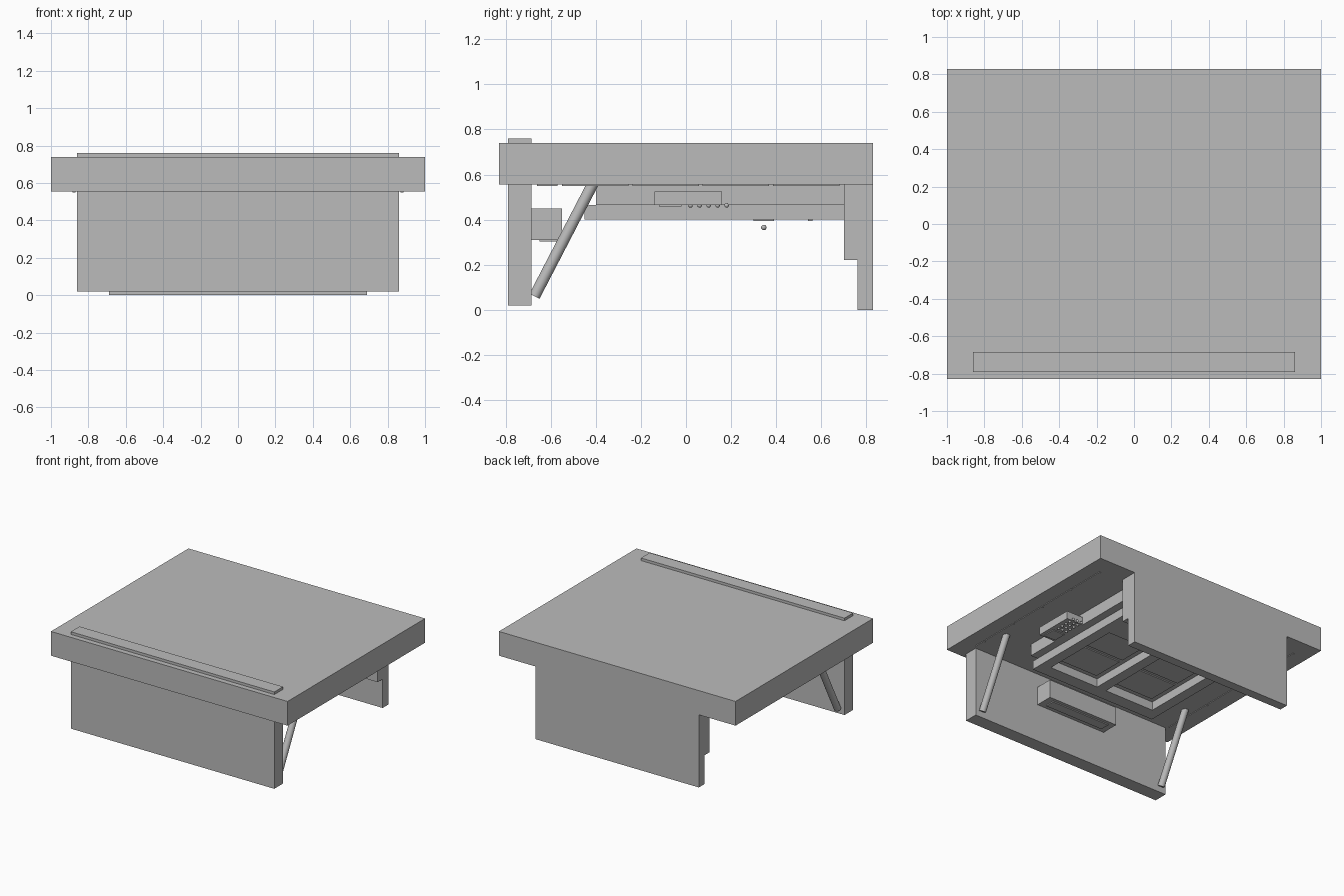
import bpy, bmesh
from mathutils import Vector

cube = bpy.data.objects.get("Cube")
if cube:
    bpy.data.objects.remove(cube, do_unlink=True)

grey = bpy.data.materials.new("plain_grey")
grey.use_nodes = True
colour = (0.5, 0.5, 0.5, 1)
grey.diffuse_color = colour
grey.node_tree.nodes["Principled BSDF"].inputs["Base Color"].default_value = colour


def finish(name, bm):
    bmesh.ops.recalc_face_normals(bm, faces=bm.faces)
    mesh = bpy.data.meshes.new(name)
    bm.to_mesh(mesh)
    bm.free()
    mesh.materials.append(grey)
    obj = bpy.data.objects.new(name, mesh)
    bpy.context.collection.objects.link(obj)
    return obj


def box(name, x, y, z):
    """Block spanning the (low, high) pairs on each axis."""
    bm = bmesh.new()
    bmesh.ops.create_cube(bm, size=1)
    for v in bm.verts:
        v.co = [a + (c + 0.5) * (b - a) for c, (a, b) in zip(v.co, (x, y, z))]
    return finish(name, bm)


def extrude_x(name, profile, half):
    """Extrude a side profile of (y, z) points across the width."""
    bm = bmesh.new()
    face = bm.faces.new([bm.verts.new((-half, y, z)) for y, z in profile])
    geom = bmesh.ops.extrude_face_region(bm, geom=[face])["geom"]
    verts = [g for g in geom if isinstance(g, bmesh.types.BMVert)]
    bmesh.ops.translate(bm, verts=verts, vec=(2 * half, 0, 0))
    return finish(name, bm)


def smooth(obj):
    for p in obj.data.polygons:
        p.use_smooth = len(p.vertices) <= 4


def rod(name, start, end, radius):
    a, b = Vector(start), Vector(end)
    bm = bmesh.new()
    bmesh.ops.create_cone(bm, cap_ends=True, segments=24, radius1=radius,
                          radius2=radius, depth=(b - a).length)
    obj = finish(name, bm)
    obj.location = (a + b) / 2
    obj.rotation_euler = (b - a).to_track_quat("Z", "Y").to_euler()
    smooth(obj)


def ball(name, centre, radius):
    bm = bmesh.new()
    bmesh.ops.create_uvsphere(bm, u_segments=16, v_segments=10, radius=radius)
    obj = finish(name, bm)
    obj.location = centre
    smooth(obj)


# Main slab and the upright panels
box("top_slab", (-1, 1), (-0.83, 0.83), (0.555, 0.74))
box("front_panel", (-0.86, 0.86), (-0.79, -0.685), (0.02, 0.76))
extrude_x("back_panel", [(0.70, 0.555), (0.70, 0.22), (0.76, 0.22),
                         (0.76, 0), (0.83, 0), (0.83, 0.555)], 0.69)

# Console body under the slab, with a framed lower tray
box("console_body", (-0.6, 0.6), (-0.40, 0.70), (0.465, 0.555))
tray = (0.40, 0.465)
box("tray_front_rail", (-0.54, 0.54), (-0.45, -0.35), tray)
box("tray_back_rail", (-0.54, 0.54), (0.28, 0.70), tray)
for name, x in (("right", (-0.54, -0.46)), ("middle", (-0.04, 0.04)), ("left", (0.46, 0.54))):
    box(f"tray_{name}_rail", x, (-0.35, 0.28), tray)

# Plates inside the two tray recesses
for side in (-1, 1):
    x = sorted((side * 0.08, side * 0.42))
    box("recess_front_plate", x, (-0.31, -0.06), (0.457, 0.465))
    box("recess_back_plate", x, (-0.03, 0.24), (0.457, 0.465))

# Knob and small plates below the tray
box("knob_plate", (-0.045, 0.045), (0.30, 0.39), (0.394, 0.40))
ball("knob", (0, 0.345, 0.365), 0.012)
box("small_stud", (-0.01, 0.01), (0.54, 0.56), (0.393, 0.40))

# Side control box with a screen and round buttons
box("control_box", (0.59, 0.74), (-0.14, 0.16), (0.465, 0.525))
box("control_screen", (0.615, 0.715), (-0.12, -0.02), (0.459, 0.465))
for row in range(5):
    for col in range(3):
        ball("control_button", (0.63 + col * 0.035, 0.02 + row * 0.04, 0.463), 0.01)

# Block on the inside of the front panel
box("inner_block", (-0.3, 0.3), (-0.685, -0.55), (0.31, 0.45))
box("inner_block_plate", (-0.25, 0.25), (-0.65, -0.575), (0.302, 0.31))

# Diagonal struts and thin strips along both sides
for side in (-1, 1):
    rod("diagonal_strut", (side * 0.81, -0.672, 0.06), (side * 0.81, -0.41, 0.565), 0.025)
    box("short_strip", sorted((side * 0.87, side * 0.885)), (-0.66, -0.57), (0.55, 0.555))
    for i in range(4):
        y = -0.55 + i * 0.312
        box("side_strip", sorted((side * 0.87, side * 0.885)), (y, y + 0.295), (0.55, 0.555))
